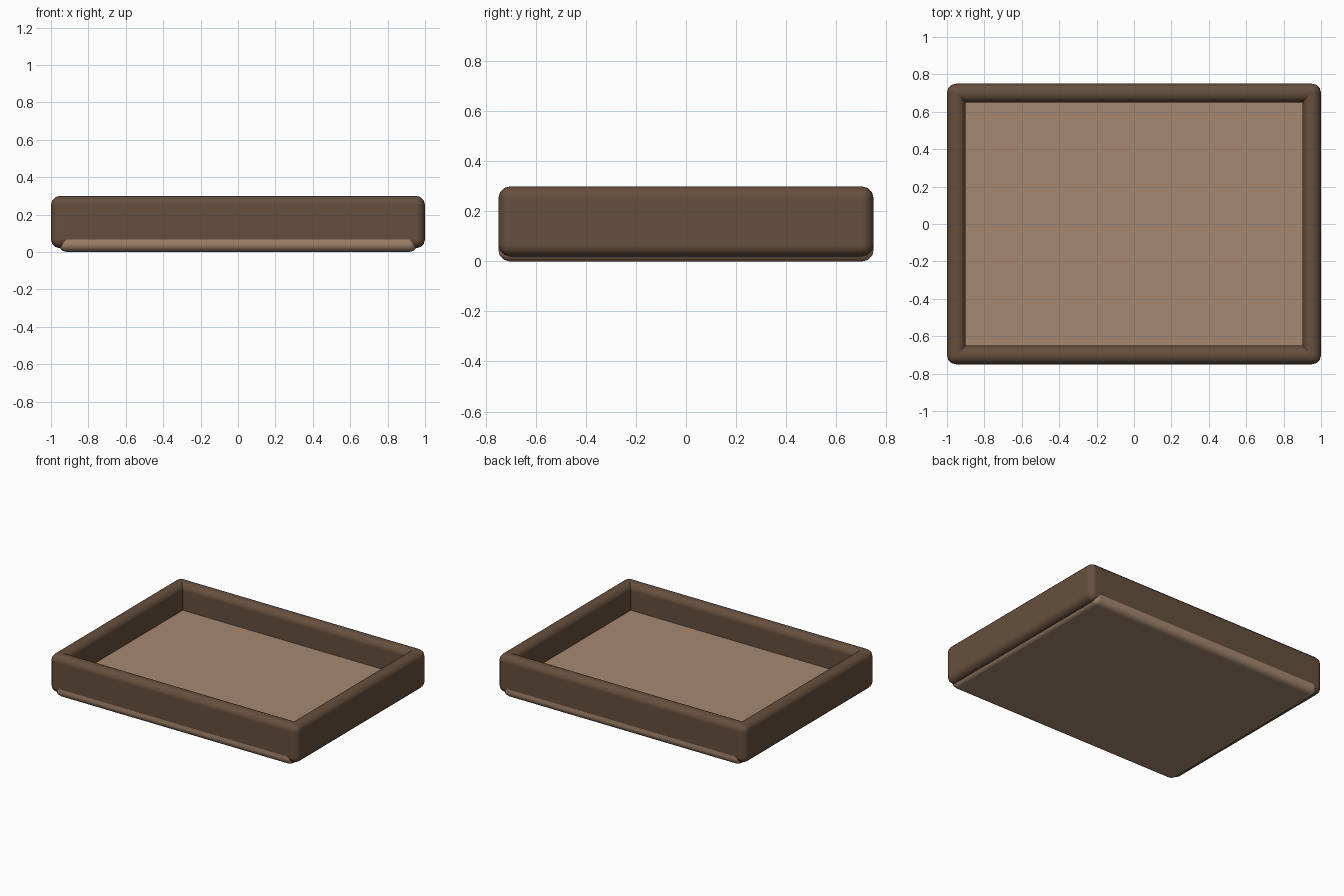
import bpy, math

if "Cube" in bpy.data.objects:
    bpy.data.objects.remove(bpy.data.objects["Cube"])


def material(name, rgb):
    m = bpy.data.materials.new(name)
    m.diffuse_color = (*rgb, 1)
    m.use_nodes = True
    m.node_tree.nodes["Principled BSDF"].inputs["Base Color"].default_value = m.diffuse_color
    return m


dark = material("dark wood brown", (0.133, 0.078, 0.047))
light = material("light tan", (0.381, 0.246, 0.162))


def rounded_box(name, size, centre, mat, bevel):
    bpy.ops.mesh.primitive_cube_add(size=1, location=centre)
    ob = bpy.context.object
    ob.name = name
    ob.scale = size
    bpy.ops.object.transform_apply(location=False, rotation=False, scale=True)
    ob.data.materials.append(mat)
    mod = ob.modifiers.new("rounded edges", 'BEVEL')
    mod.width = bevel
    mod.segments = 3
    mod.harden_normals = True
    bpy.ops.object.shade_smooth_by_angle(angle=math.radians(40))
    bpy.ops.object.modifier_move_to_index(modifier=mod.name, index=0)
    return ob


# base plate, flush with the long walls
rounded_box("floor_plate", (1.92, 1.5, 0.11), (0, 0, 0.055), light, 0.045)

# four padded walls overlapping at the corners
for side, s in (("front", -1), ("back", 1)):
    rounded_box(side + "_wall", (2, 0.1, 0.28), (0, s * 0.7, 0.16), dark, 0.048)
for side, s in (("left", -1), ("right", 1)):
    rounded_box(side + "_wall", (0.1, 1.5, 0.28), (s * 0.95, 0, 0.16), dark, 0.048)
